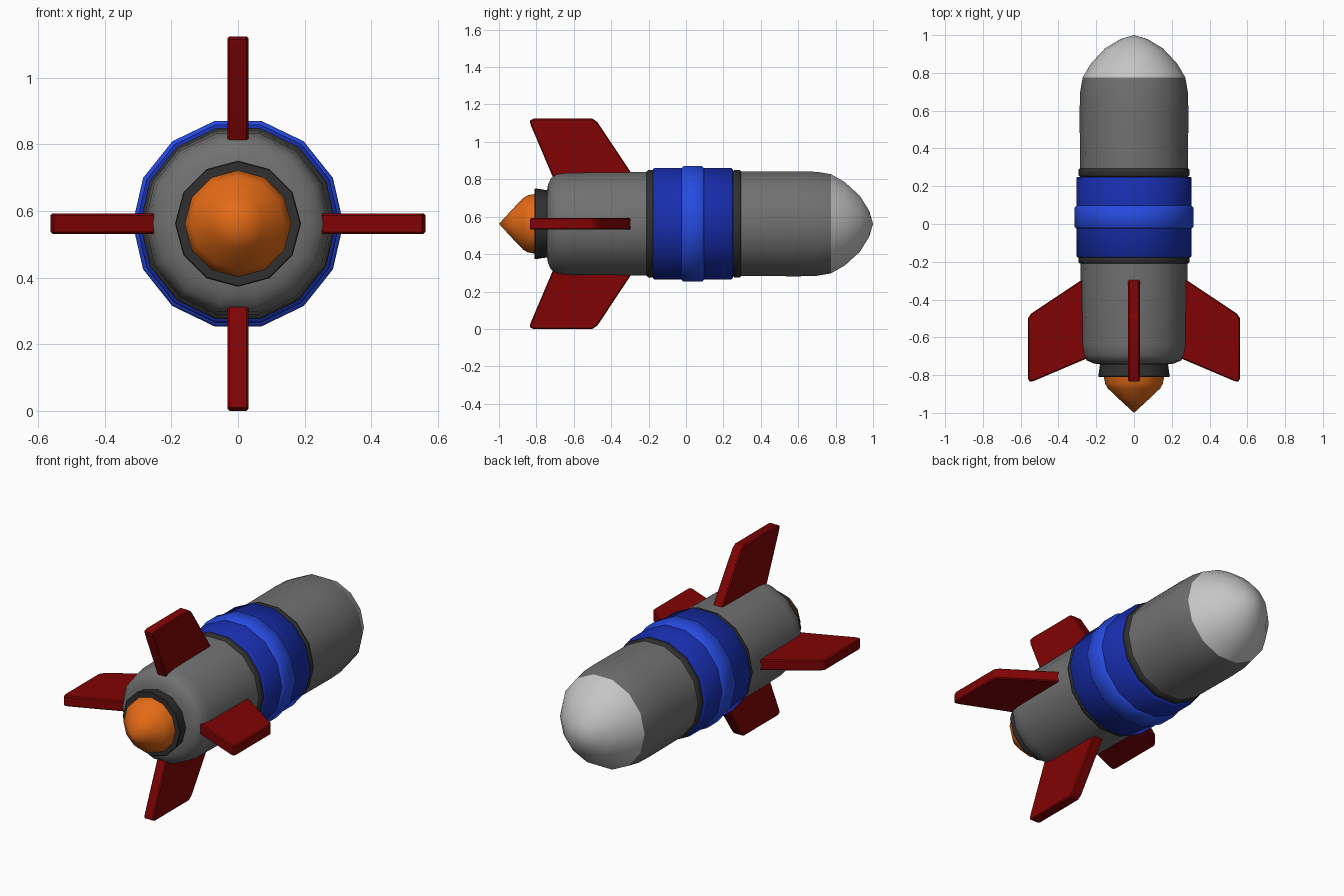
import bpy, bmesh, math
from mathutils import Matrix

if "Cube" in bpy.data.objects:
    bpy.data.objects.remove(bpy.data.objects["Cube"])

CZ = 0.562  # height of the rocket axis


def material(name, rgb):
    m = bpy.data.materials.new(name)
    m.diffuse_color = (*rgb, 1)
    m.use_nodes = True
    m.node_tree.nodes["Principled BSDF"].inputs["Base Color"].default_value = m.diffuse_color
    return m


GREY = material("mid grey", (0.165, 0.165, 0.165))
LIGHT = material("light grey", (0.56, 0.56, 0.56))
DARK = material("charcoal", (0.03, 0.03, 0.03))
BLUE = material("deep blue", (0.009, 0.027, 0.42))
BRIGHT = material("bright blue", (0.02, 0.07, 0.75))
ORANGE = material("flame orange", (0.77, 0.145, 0.008))
RED = material("dark red", (0.22, 0.0008, 0.0012))


def finish(name, bm, mat, angle=35):
    bmesh.ops.remove_doubles(bm, verts=bm.verts, dist=1e-5)
    bmesh.ops.recalc_face_normals(bm, faces=bm.faces)
    me = bpy.data.meshes.new(name)
    bm.to_mesh(me)
    bm.free()
    me.materials.append(mat)
    ob = bpy.data.objects.new(name, me)
    bpy.context.collection.objects.link(ob)
    bpy.ops.object.select_all(action='DESELECT')
    ob.select_set(True)
    bpy.context.view_layer.objects.active = ob
    bpy.ops.object.shade_smooth_by_angle(angle=math.radians(angle))
    return ob


def lathe(name, profile, mat, sides=14, angle=35):
    """Revolve (y, radius) points about the y axis, capping both ends."""
    bm = bmesh.new()
    rings = []
    for y, r in profile:
        rings.append([bm.verts.new((r * math.cos(2 * math.pi * i / sides), y,
                                    CZ + r * math.sin(2 * math.pi * i / sides)))
                      for i in range(sides)])
    for a, b in zip(rings, rings[1:]):
        for i in range(sides):
            j = (i + 1) % sides
            bm.faces.new((a[i], a[j], b[j], b[i]))
    for ring, (y, r) in ((rings[0], profile[0]), (rings[-1], profile[-1])):
        if r > 0.001:
            bm.faces.new(ring)
    return finish(name, bm, mat, angle)


def band(name, y0, y1, r, mat, bevel=0.007):
    """Ring around the body with softened rims."""
    lathe(name, [(y0, r - 0.04), (y0, r - bevel), (y0 + bevel, r),
                 (y1 - bevel, r), (y1, r - bevel), (y1, r - 0.04)], mat, angle=50)


# Fuselage and nose
lathe("fuselage", [(-0.745, 0.17), (-0.738, 0.215), (-0.722, 0.25), (-0.695, 0.27),
                   (-0.64, 0.279), (-0.2, 0.284), (0.3, 0.286), (0.6, 0.288),
                   (0.70, 0.285), (0.775, 0.272)], GREY)
lathe("nose_cone", [(0.775, 0.272), (0.85, 0.228), (0.93, 0.153),
                    (0.98, 0.07), (1.0, 0.0)], LIGHT, angle=45)

# Middle bands
band("rear_seal", -0.21, -0.165, 0.294, DARK)
band("front_seal", 0.25, 0.295, 0.294, DARK)
band("blue_sleeve", -0.177, 0.25, 0.305, BLUE)
band("centre_band", -0.025, 0.097, 0.316, BRIGHT, 0.011)

# Engine
lathe("nozzle", [(-0.73, 0.178), (-0.805, 0.189), (-0.81, 0.186)], DARK, 12)
lathe("flame", [(-0.80, 0.161), (-0.845, 0.153), (-0.87, 0.139), (-0.93, 0.076),
                (-1.0, 0.0)], ORANGE, 12, 60)

# Four fins: outline as (y, radius), extruded and lightly bevelled
OUTLINE = [(-0.275, 0.245), (-0.463, 0.528), (-0.475, 0.545), (-0.50, 0.562),
           (-0.815, 0.562), (-0.835, 0.552), (-0.831, 0.53), (-0.71, 0.245)]
HALF = 0.031
for k, side in enumerate(("right", "top", "left", "bottom")):
    bm = bmesh.new()
    low, high = ([bm.verts.new((r, y, z)) for y, r in OUTLINE] for z in (-HALF, HALF))
    bm.faces.new(low)
    bm.faces.new(high)
    for i in range(len(low)):
        j = (i + 1) % len(low)
        bm.faces.new((low[i], low[j], high[j], high[i]))
    bmesh.ops.recalc_face_normals(bm, faces=bm.faces)
    rim = [e for e in bm.edges if abs(e.verts[0].co.z - e.verts[1].co.z) < 1e-6]
    bmesh.ops.bevel(bm, geom=rim, offset=0.006, segments=1, affect='EDGES')
    bmesh.ops.transform(bm, verts=bm.verts,
                        matrix=Matrix.Translation((0, 0, CZ)) @ Matrix.Rotation(-k * math.pi / 2, 4, 'Y'))
    finish(side + "_fin", bm, RED, 30)
